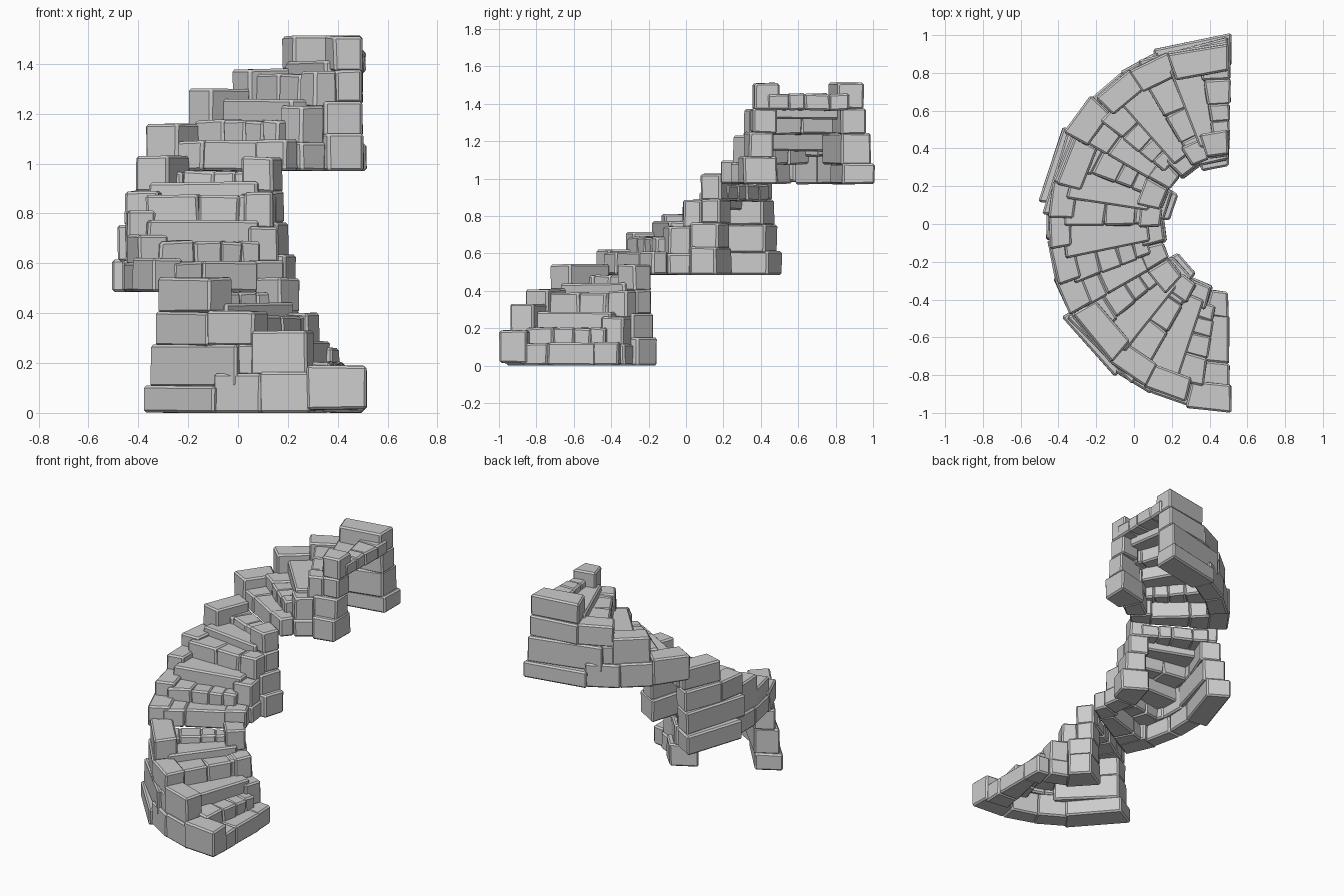
import bpy, bmesh, random
from math import sin, cos, radians

random.seed(4)
AXIS = 0.5        # x of the stair's turning centre
RISE = 0.485      # height gained per 60 degree flight
FLIGHTS = 3


def add_stone(bm, r0, r1, a0, a1, z0, z1, jit=0.003):
    """One chamfered stone; angles in degrees from the start of the flight."""
    part = bmesh.new()
    verts = []
    for z in (z0, z1):
        for r, a in ((r0, a0), (r1, a0), (r1, a1), (r0, a1)):
            t = radians(a)
            j = [random.uniform(-jit, jit) for _ in range(3)]
            verts.append(part.verts.new((-r * sin(t) + j[0], -r * cos(t) + j[1],
                                         max(0, z + j[2]))))
    for f in ((0, 1, 2, 3), (4, 5, 6, 7), (0, 1, 5, 4),
              (1, 2, 6, 5), (2, 3, 7, 6), (3, 0, 4, 7)):
        part.faces.new([verts[i] for i in f])
    bmesh.ops.recalc_face_normals(part, faces=part.faces)
    bmesh.ops.bevel(part, geom=part.edges[:], offset=0.01, segments=1,
                    profile=0.5, affect='EDGES')
    me = bpy.data.meshes.new("tmp")
    part.to_mesh(me)
    part.free()
    bm.from_mesh(me)
    bpy.data.meshes.remove(me)


def make_mesh(name, stones, jit=0.003):
    bm = bmesh.new()
    for s in stones:
        add_stone(bm, *s, jit=jit)
    me = bpy.data.meshes.new(name)
    bm.to_mesh(me)
    bm.free()
    return me


# Outer wall: r0, r1, a0, a1, z0, z1
outer = [
    (0.85, 1.0, -1, 13, 0.015, 0.19),
    (0.86, 0.985, 12.5, 25, 0.0, 0.165),
    (0.86, 0.99, 24.5, 37.5, 0.0, 0.16),
    (0.84, 1.01, 36.5, 61, 0.0, 0.11),
    (0.84, 0.97, 13.5, 27.5, 0.15, 0.33),
    (0.84, 0.965, 26.5, 31.5, 0.15, 0.275),
    (0.83, 0.99, 31, 60, 0.105, 0.272),
    (0.83, 0.965, 27, 40.5, 0.267, 0.41),
    (0.83, 0.965, 40, 60, 0.265, 0.405),
    (0.81, 0.955, 40, 60, 0.40, 0.542),
]
# Middle flight: lower, shorter stones at the start of the wall
outer_middle = [
    (0.83, 0.97, 0, 13, 0.0, 0.135),
    (0.86, 0.965, 12, 25, 0.0, 0.12),
    (0.83, 0.955, 10, 23, 0.11, 0.23),
    (0.84, 0.955, 22, 34, 0.11, 0.325),
    (0.86, 0.97, 25, 37.5, 0.0, 0.125),
    (0.86, 1.015, 36.5, 60.5, 0.0, 0.13),
    (0.84, 0.985, 33, 60, 0.12, 0.27),
    (0.82, 0.955, 32, 44, 0.265, 0.405),
    (0.82, 0.955, 43.5, 60, 0.265, 0.405),
    (0.80, 0.935, 43, 60, 0.40, 0.545),
]

# Inner wall
inner = [
    (0.36, 0.50, 0, 14.5, 0.0, 0.125),
    (0.34, 0.47, 14, 35, 0.0, 0.115),
    (0.31, 0.49, 34, 60.5, 0.0, 0.15),
    (0.35, 0.47, 15, 34.5, 0.105, 0.26),
    (0.34, 0.47, 34, 60, 0.14, 0.28),
    (0.36, 0.48, 28, 43.5, 0.255, 0.40),
    (0.36, 0.49, 43, 60, 0.272, 0.405),
    (0.37, 0.50, 42, 60, 0.398, 0.542),
]

# Treads: a0, a1, z0, z1, radial splits (rows of stones alternate with slabs)
rows = [
    (0, 11, 0.0, 0.125, (0.49, 0.74, 0.87)),
    (9, 20, 0.105, 0.205, (0.44, 0.52, 0.61, 0.72, 0.87)),
    (18, 31, 0.18, 0.285, (0.43, 0.88)),
    (29, 40.5, 0.265, 0.385, (0.43, 0.50, 0.66, 0.87)),
    (39, 51.5, 0.35, 0.44, (0.43, 0.87)),
    (50, 60.8, 0.395, 0.487, (0.44, 0.55, 0.64, 0.77, 0.87)),
]
treads = []
for a0, a1, z0, z1, cuts in rows:
    for r0, r1 in zip(cuts, cuts[1:]):
        d = random.uniform(-0.006, 0.006) if len(cuts) > 2 else 0
        treads.append((r0 - 0.002, r1 + 0.002, a0 + d * 80, a1, z0, z1 + d))

inner_wall = make_mesh("inner_wall", inner)
tread_stones = make_mesh("treads", treads, 0.005)
outer_wall = make_mesh("outer_wall", outer)
outer_wall_middle = make_mesh("outer_wall_middle", outer_middle)

# Three flights, each turned 60 degrees and lifted
for k in range(FLIGHTS):
    parts = (("outer_wall", outer_wall_middle if k == 1 else outer_wall),
             ("inner_wall", inner_wall), ("treads", tread_stones))
    for name, me in parts:
        ob = bpy.data.objects.new(f"{name}_{k + 1}", me)
        ob.location = (AXIS, 0, RISE * k)
        ob.rotation_euler = (0, 0, radians(-60 * k))
        bpy.context.collection.objects.link(ob)
